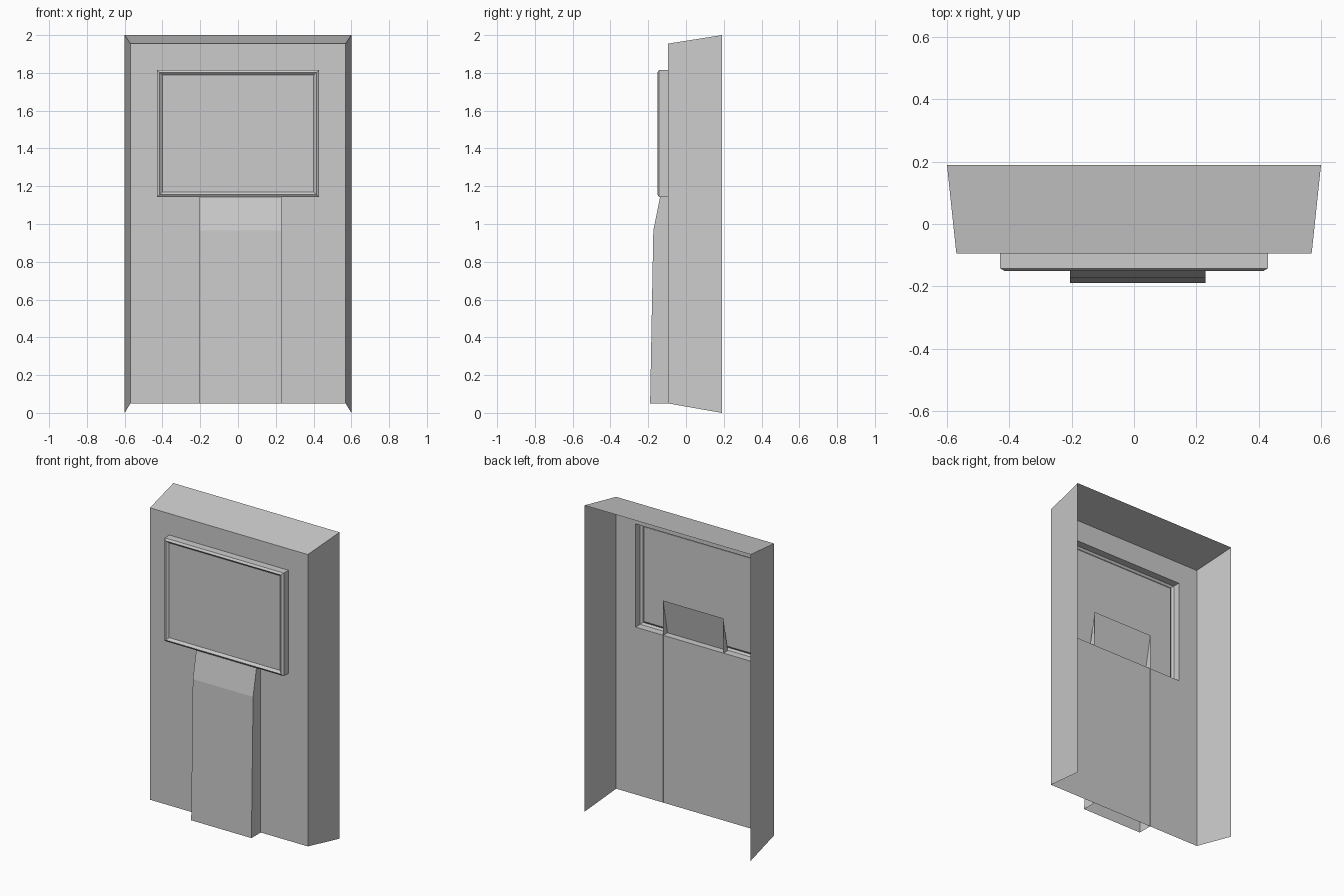
import bpy

if "Cube" in bpy.data.objects:
    bpy.data.objects.remove(bpy.data.objects["Cube"])


def make_mesh(name, verts, faces):
    mesh = bpy.data.meshes.new(name)
    mesh.from_pydata(verts, [], faces)
    mesh.update()
    obj = bpy.data.objects.new(name, mesh)
    bpy.context.collection.objects.link(obj)
    return obj


def rect_rings(name, rings, open_bottom=False, cap=False):
    """Skin consecutive rectangles given as (half width, y, z low, z high)."""
    verts, faces = [], []
    for w, y, z0, z1 in rings:
        verts += [(-w, y, z0), (w, y, z0), (w, y, z1), (-w, y, z1)]
    for r in range(len(rings) - 1):
        a, b = 4 * r, 4 * r + 4
        for i in range(1 if open_bottom else 0, 4):
            j = (i + 1) % 4
            faces.append((a + i, a + j, b + j, b + i))
    if cap:
        n = len(verts)
        faces.append((n - 4, n - 3, n - 2, n - 1))
    return make_mesh(name, verts, faces)


back = (0.60, 0.19, 0.0, 2.0)
front = (0.57, -0.094, 0.05, 1.955)
screen_base = (0.43, -0.094, 1.142, 1.815)

# Tapered shell walls: two sides and top, open at the back and bottom
rect_rings("cabinet_walls", [back, front], open_bottom=True)

# Front panel with the opening behind the screen housing
rect_rings("front_panel", [front, screen_base])

# Hollow screen housing: side walls, outer bevel, inner slope, recessed screen
rect_rings("screen_housing", [
    screen_base,
    (0.43, -0.142, 1.142, 1.815),
    (0.415, -0.151, 1.155, 1.802),
    (0.40, -0.138, 1.17, 1.788),
], cap=True)

# Column under the screen: open back and bottom, sloped top runs into the housing
x0, x1, yb = -0.205, 0.23, -0.092
profile = [(-0.19, 0.05), (-0.173, 0.965), (yb, 1.37), (yb, 0.05)]
verts = [(x, y, z) for x in (x0, x1) for y, z in profile]
make_mesh("column", verts, [
    (0, 1, 2, 3), (4, 7, 6, 5),   # sides
    (0, 4, 5, 1), (1, 5, 6, 2),   # front and slope
])
